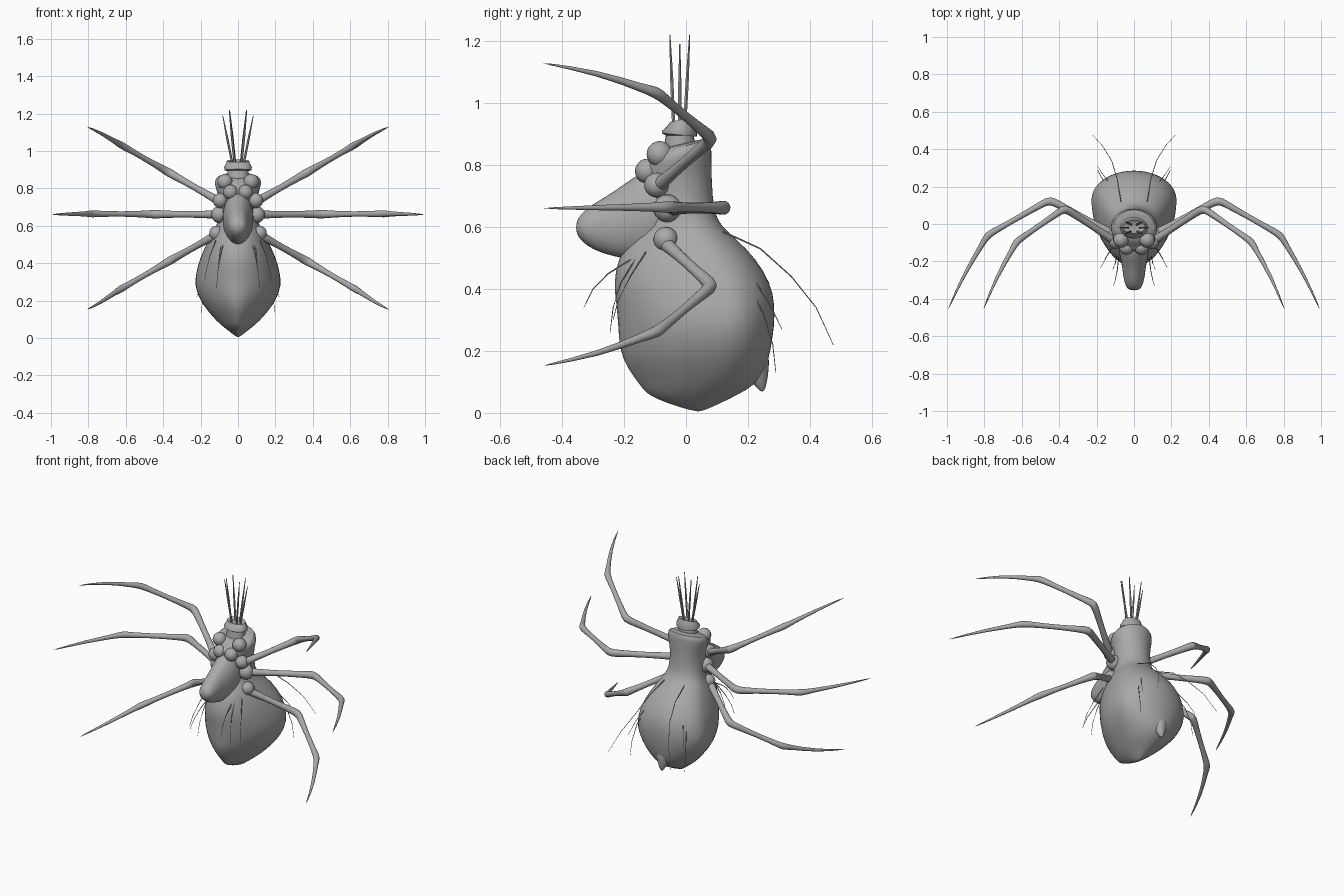
import bpy, bmesh, math
from mathutils import Vector

if "Cube" in bpy.data.objects:
    bpy.data.objects.remove(bpy.data.objects["Cube"])

grey = bpy.data.materials.new("shell grey")
grey.diffuse_color = (0.4, 0.4, 0.4, 1)
grey.use_nodes = True
grey.node_tree.nodes["Principled BSDF"].inputs["Base Color"].default_value = grey.diffuse_color


def finish(name, bm, subdiv=0):
    """Turn a bmesh into a smooth grey object."""
    bmesh.ops.recalc_face_normals(bm, faces=bm.faces)
    me = bpy.data.meshes.new(name)
    bm.to_mesh(me)
    bm.free()
    me.materials.append(grey)
    ob = bpy.data.objects.new(name, me)
    bpy.context.collection.objects.link(ob)
    if subdiv:
        ob.modifiers.new("smooth", 'SUBSURF').levels = subdiv
        ob.modifiers["smooth"].render_levels = subdiv
    bpy.context.view_layer.objects.active = ob
    ob.select_set(True)
    bpy.ops.object.shade_smooth_by_angle(angle=math.radians(50))
    ob.select_set(False)
    return ob


def skin(bm, rings):
    """Bridge rings of points and close both ends."""
    vs = [[bm.verts.new(p) for p in r] for r in rings]
    n = len(vs[0])
    for a, b in zip(vs, vs[1:]):
        for i in range(n):
            j = (i + 1) % n
            bm.faces.new((a[i], a[j], b[j], b[i]))
    bm.faces.new(vs[0])
    bm.faces.new(vs[-1])


def level_ring(z, w, yf, yw, yb, p=1.0, tilt=0.0, n=24):
    """Horizontal section: half width w at y = yw, front yf, back yb, p > 1 gives a keel."""
    pts = []
    for i in range(n):
        t = 2 * math.pi * i / n
        s, c = math.sin(t), math.cos(t)
        x = w * math.copysign(abs(s) ** (p if c < 0 else 1.0), s)
        y = yw + c * ((yb - yw) if c > 0 else (yw - yf))
        pts.append((x, y, z + tilt * (y - yw)))
    return pts


def tube(bm, pts, radii, n=10):
    """Tapered tube through points, sections perpendicular to the path."""
    pts = [Vector(p) for p in pts]
    rings = []
    for i, p in enumerate(pts):
        d = (pts[min(i + 1, len(pts) - 1)] - pts[max(i - 1, 0)]).normalized()
        u = d.cross(Vector((0.13, 0.2, 1)) if abs(d.z) < 0.9 else Vector((0, 1, 0))).normalized()
        v = d.cross(u)
        rings.append([p + radii[i] * (u * math.cos(2 * math.pi * k / n)
                                      + v * math.sin(2 * math.pi * k / n)) for k in range(n)])
    skin(bm, rings)


# abdomen and thorax in one loft
bm = bmesh.new()
skin(bm, [level_ring(*r) for r in (
    (.004, .006, .03, .04, .05),
    (.03, .04, -.06, .04, .11, 1.4),
    (.06, .08, -.13, .05, .17, 1.5),
    (.09, .115, -.15, .08, .225, 1.5),
    (.14, .16, -.19, .10, .26, 1.4),
    (.20, .205, -.218, .12, .274, 1.3),
    (.28, .236, -.222, .13, .287, 1.2),
    (.35, .226, -.228, .13, .288, 1.1),
    (.42, .208, -.238, .12, .275),
    (.50, .172, -.222, .08, .225),
    (.56, .140, -.185, .04, .165),
    (.60, .115, -.14, .01, .115),
    (.65, .105, -.13, -.01, .09),
    (.75, .105, -.14, -.02, .084),
    (.80, .118, -.15, -.02, .083),
    (.83, .128, -.13, -.02, .083, 1, .25),
    (.86, .118, -.105, -.02, .08, 1, .3),
    (.868, .07, -.08, -.02, .05, 1, .2))])
finish("body", bm, 1)

# snout, sections stacked towards the front
bm = bmesh.new()
rings = []
for y, lo, hi, w in ((-.355, .585, .612, .02), (-.342, .555, .642, .042), (-.30, .525, .676, .056),
                     (-.25, .507, .705, .062), (-.20, .495, .74, .070), (-.14, .49, .785, .085),
                     (-.04, .50, .80, .09)):
    rings.append([(w * math.sin(t), y, (lo + hi) / 2 + (hi - lo) / 2 * math.cos(t))
                  for t in (2 * math.pi * i / 16 for i in range(16))])
skin(bm, rings)
finish("snout", bm, 1)

# brow bumps and leg sockets
bm = bmesh.new()
for sx in (-1, 1):
    for x, y, z, r in ((.07, -.085, .835, .042), (.095, -.095, .735, .04), (.10, -.06, .66, .045),
                       (.115, -.065, .56, .04), (.04, -.125, .78, .04)):
        b = bmesh.ops.create_uvsphere(bm, u_segments=14, v_segments=10, radius=r)
        bmesh.ops.translate(bm, verts=b['verts'], vec=(sx * x, y, z))
finish("leg_sockets", bm)

# spinneret at the lower back
bm = bmesh.new()
tube(bm, [(0, .20, .22), (0, .228, .14), (0, .243, .09), (0, .247, .068)], [.075, .045, .02, .005], 12)
finish("spinneret", bm, 1)

# neck and head cap
bm = bmesh.new()
skin(bm, [level_ring(*r) for r in (
    (.84, .06, -.075, -.02, .035), (.895, .055, -.065, -.02, .025), (.897, .072, -.078, -.022, .035, 1, -.1),
    (.915, .074, -.078, -.022, .036, 1, .1), (.932, .064, -.062, -.02, .026, 1, .2),
    (.946, .06, -.05, -.018, .022, 1, .2), (.938, .035, -.035, -.018, .005))])
finish("head", bm)

# legs: hip, knee, ankle, tip
legs = {"upper": ((.09, -.10, .725), (.37, .085, .885), (.63, -.095, 1.035), (.81, -.47, 1.13)),
        "middle": ((.09, -.065, .66), (.45, .13, .662), (.785, -.06, .664), (1.0, -.47, .66)),
        "lower": ((.11, -.075, .555), (.37, .085, .41), (.63, -.095, .26), (.81, -.47, .15))}
for name, joints in legs.items():
    for side, sx in (("right", 1), ("left", -1)):
        h, k, a, t = [Vector((sx * x, y, z)) for x, y, z in joints]
        bm = bmesh.new()
        tube(bm, [h, h.lerp(k, .15), h.lerp(k, .5), h.lerp(k, .85), k, k.lerp(a, .12), k.lerp(a, .5),
                  k.lerp(a, .85), a, a.lerp(t, .1), a.lerp(t, .5) + Vector((sx * .015, 0, (a.z - .65) * .04)), t],
             [.028, .022, .017, .021, .026, .02, .014, .017, .022, .014, .010, .002])
        finish(f"{name}_leg_{side}", bm, 1)

# antennae on the head
bm = bmesh.new()
for sx in (-1, 1):
    for b, t in (((.018, -.04, .93), (.047, -.052, 1.22)), ((.015, -.004, .93), (.045, .012, 1.22)),
                 ((.03, -.02, .93), (.082, -.02, 1.19))):
        b, t = [Vector((sx * p[0], p[1], p[2])) for p in (b, t)]
        tube(bm, [b, b.lerp(t, .5), t], [.006, .006, .002], 6)
finish("antennae", bm)

# long bristles on the abdomen
bm = bmesh.new()
for sx in (-1, 1):
    for path in (((.07, .12, .585), (.09, .24, .53), (.12, .34, .44), (.17, .42, .34), (.22, .475, .22)),
                 ((.09, .16, .52), (.13, .22, .43), (.17, .27, .35), (.195, .31, .27)),
                 ((.14, .20, .42), (.175, .25, .32), (.19, .28, .22), (.195, .29, .13)),
                 ((.09, -.15, .52), (.10, -.21, .42), (.11, -.235, .34), (.115, -.245, .26)),
                 ((.08, -.17, .50), (.09, -.25, .45), (.10, -.30, .40), (.11, -.33, .34)),
                 ((.12, -.13, .52), (.15, -.18, .44), (.17, -.22, .36), (.18, -.235, .30))):
        tube(bm, [(sx * x, y, z) for x, y, z in path],
             [.003 - .002 * i / (len(path) - 1) for i in range(len(path))], 5)
finish("bristles", bm)
